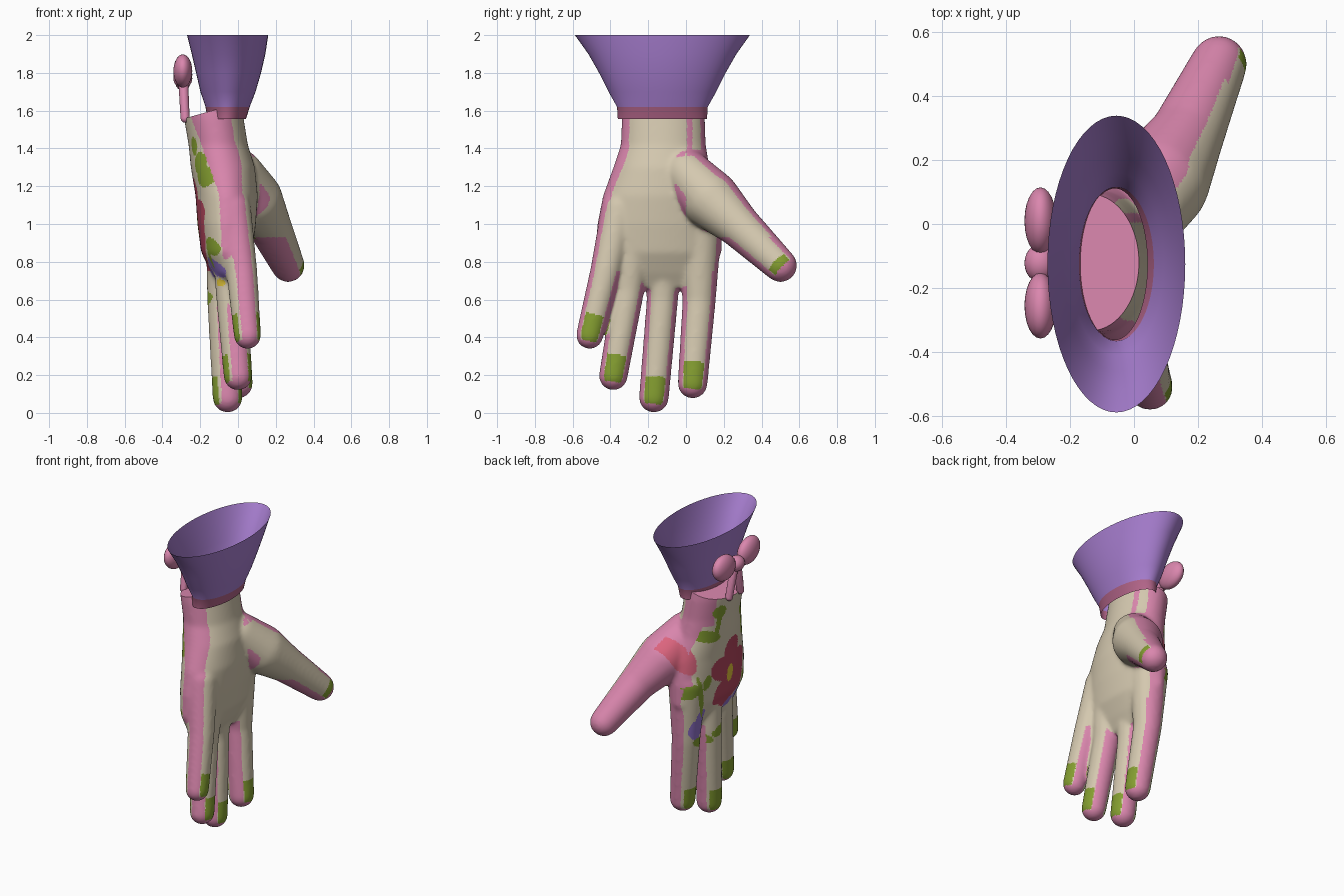
import bpy, bmesh, math
from mathutils import Vector, Matrix

cube = bpy.data.objects.get("Cube")
if cube:
    bpy.data.objects.remove(cube, do_unlink=True)

COLOURS = {
    "cream": (.66, .58, .43), "pink": (.70, .24, .42), "lilac": (.39, .21, .63),
    "green": (.23, .34, .03), "crimson": (.45, .06, .11), "coral": (.72, .13, .21),
    "yellow": (.75, .55, .04), "violet": (.28, .17, .60), "rose": (.45, .13, .25),
}
MATS = {}
for name, rgb in COLOURS.items():
    m = bpy.data.materials.new(name)
    m.use_nodes = True
    m.diffuse_color = (*rgb, 1)
    m.node_tree.nodes["Principled BSDF"].inputs["Base Color"].default_value = (*rgb, 1)
    MATS[name] = m


def make(name, bm, mats, angle=40):
    mesh = bpy.data.meshes.new(name)
    bm.to_mesh(mesh)
    bm.free()
    ob = bpy.data.objects.new(name, mesh)
    bpy.context.collection.objects.link(ob)
    for m in mats:
        mesh.materials.append(MATS[m])
    bpy.ops.object.select_all(action='DESELECT')
    ob.select_set(True)
    bpy.context.view_layer.objects.active = ob
    bpy.ops.object.shade_smooth_by_angle(angle=math.radians(angle))
    return ob


def loft(bm, levels, sides, capped):
    """Skin a stack of ellipses given as (z, centre x, radius x, centre y, radius y)."""
    rings = []
    for z, cx, rx, cy, ry in levels:
        turns = [2 * math.pi * i / sides for i in range(sides)]
        rings.append([bm.verts.new((cx + rx * math.cos(a), cy + ry * math.sin(a), z)) for a in turns])
    for lo, hi in zip(rings, rings[1:]):
        for i in range(sides):
            j = (i + 1) % sides
            bm.faces.new((lo[i], lo[j], hi[j], hi[i]))
    if capped:
        bm.faces.new(rings[0][::-1])
        bm.faces.new(rings[-1])


def limb(bm, chain):
    """Tapered round-ended segments through (x, y, z, radius) points."""
    for a, b in zip(chain, chain[1:]):
        verts = []
        for x, y, z, r in (a, b):
            ball = bmesh.new()
            bmesh.ops.create_icosphere(ball, subdivisions=3, radius=r)
            verts += [bm.verts.new(v.co + Vector((x, y, z))) for v in ball.verts]
            ball.free()
        hull = bmesh.ops.convex_hull(bm, input=verts)
        loose = {v for v in hull["geom_interior"] + hull["geom_unused"] if isinstance(v, bmesh.types.BMVert)}
        bmesh.ops.delete(bm, geom=list(loose), context='VERTS')


# Glove volume: palm loft plus five tapered fingers, fused together
FINGERS = {
    "little": [(-.03, -.35, 1.08, .1), (.02, -.425, .75, .083), (.05, -.51, .41, .073)],
    "ring": [(-.03, -.27, .95, .1), (-.035, -.305, .65, .085), (0, -.385, .195, .077)],
    "middle": [(-.07, -.12, .95, .1), (-.08, -.125, .6, .084), (-.055, -.17, .08, .08)],
    "index": [(-.06, .07, .98, .12), (-.05, .07, .6, .089), (0, .035, .155, .08)],
    "thumb": [(0, 0, 1.27, .13), (.08, .13, 1.13, .157), (.162, .27, 1, .118), (.265, .5, .78, .089)],
}
bm = bmesh.new()
loft(bm, [(.66, -.05, .04, -.14, .2), (.74, -.055, .085, -.15, .29), (.85, -.06, .135, -.145, .335),
          (1, -.06, .155, -.14, .33), (1.15, -.06, .165, -.135, .305), (1.3, -.08, .17, -.13, .255),
          (1.42, -.105, .157, -.12, .225), (1.56, -.128, .158, -.12, .22), (1.8, -.16, .15, -.12, .19)], 48, True)
for chain in FINGERS.values():
    limb(bm, chain)
bmesh.ops.recalc_face_normals(bm, faces=bm.faces)
glove = make("glove", bm, COLOURS)
remesh = glove.modifiers.new("fuse", 'REMESH')
remesh.mode, remesh.voxel_size = 'VOXEL', .009
soft = glove.modifiers.new("soften", 'SMOOTH')
soft.factor, soft.iterations = .5, 30
fused = bpy.data.meshes.new_from_object(glove.evaluated_get(bpy.context.evaluated_depsgraph_get()))
bpy.data.objects.remove(glove, do_unlink=True)

# Slanted wrist edge, closed with a flat panel
bm = bmesh.new()
bm.from_mesh(fused)
cut = bmesh.ops.bisect_plane(bm, geom=bm.verts[:] + bm.edges[:] + bm.faces[:], dist=.0001,
                             plane_co=(-.28, 0, 1.56), plane_no=(-.28, 0, 1), clear_outer=True)
rim = [e for e in cut["geom_cut"] if isinstance(e, bmesh.types.BMEdge)]
bmesh.ops.holes_fill(bm, edges=rim, sides=0)
bm.normal_update()

# Painted motifs on the back of the hand: (colour, y, z, half width, half height, tilt)
MOTIFS = [("yellow", -.17, .99, .035, .06, 0)]
for k in range(5):
    a = math.radians(90 + 72 * k)
    MOTIFS.append(("crimson", -.17 + .09 * math.cos(a), 1 + .15 * math.sin(a), .1, .08, a))
MOTIFS += [
    ("crimson", -.17, .83, .075, .08, 0), ("crimson", -.29, .95, .06, .13, 0),
    ("coral", .18, 1.2, .055, .14, -.35),
    ("green", .05, 1.31, .085, .04, .3), ("green", -.01, 1.39, .016, .1, .1),
    ("green", -.01, 1.47, .045, .045, .5), ("green", -.34, 1.25, .06, .055, .3),
    ("green", -.3, 1.32, .045, .06, 0), ("green", -.25, 1.41, .03, .05, 0),
    ("green", .08, .9, .02, .15, -.2), ("green", .15, .95, .065, .045, -.5),
    ("green", .04, .99, .03, .05, .3), ("green", .01, .57, .1, .04, .3),
    ("green", -.13, .6, .06, .035, -.4), ("green", -.41, .88, .06, .045, .5),
    ("green", -.37, .84, .016, .08, .2),
    ("violet", .09, .68, .05, .07, 0), ("violet", .05, .76, .05, .045, 0),
    ("violet", -.37, .77, .08, .05, .3), ("violet", -.24, .75, .05, .04, 0),
    ("yellow", -.36, .69, .025, .02, 0),
]


def motif_at(y, z, ground):
    for colour, my, mz, w, h, tilt in MOTIFS:
        c, s = math.cos(tilt), math.sin(tilt)
        u, v = (y - my) * c + (z - mz) * s, (z - mz) * c - (y - my) * s
        if (u / w) ** 2 + (v / h) ** 2 < 1:
            return colour
    return ground


def palm_limit(c, n):
    """Smallest sideways normal that still belongs to the palm panel."""
    if c.z > .93 and c.y > 0 and c.x > .07 and n.y < .2:
        return -.5
    if c.y > .2:
        return .72 if c.z < .93 else .6
    if c.z < .75:
        return .72
    return .7 if n.y < 0 else .58


def paint(c, n):
    if n.z > .8 and c.z > 1.5:
        return "pink"
    # Fingertip pads and nails, with pink ends
    for finger, chain in FINGERS.items():
        tip, knuckle = Vector(chain[-1][:3]), Vector(chain[-2][:3])
        axis = (knuckle - tip).normalized()
        along = (c - tip).dot(axis)
        off = (c - tip - axis * along).length
        facing = n.x if finger == "thumb" else max(n.x, -1.25 * n.x)
        if along < .11 and off < .088:
            if along < -.035:
                return "pink"
            if facing > .75:
                return "green"
    # Palm panel with a piping strip at the wrist
    if n.x > palm_limit(c, n):
        return "pink" if c.z > 1.36 and abs(c.y - .02) < .014 else "cream"
    # Back panel, narrowing towards the wrist; the thumb side stays pink
    if n.x < -.1:
        if c.y > .2 or c.y > .14 and c.z > .98 or c.z > 1.38 and c.y > .02:
            return motif_at(c.y, c.z, "pink")
        if n.x < -.4 - max(0, c.z - 1.15) * 1.1:
            return motif_at(c.y, c.z, "cream")
    return "pink"


order = list(COLOURS)
for f in bm.faces:
    f.material_index = order.index(paint(f.calc_center_median(), f.normal))
make("glove", bm, COLOURS, 60)

# Flared open cuff with a band at its foot
bm = bmesh.new()
loft(bm, [(1.555, -.06, .102, -.125, .236), (1.62, -.055, .117, -.125, .24), (1.7, -.053, .146, -.125, .285),
          (1.8, -.05, .172, -.125, .335), (1.9, -.05, .195, -.125, .392), (2, -.055, .215, -.125, .463)], 64, False)
for f in bm.faces:
    f.material_index = 1 if f.calc_center_median().z < 1.62 else 0
make("cuff", bm, ["lilac", "rose"])

# Ribbon bow: two loops, a knot and two tails
BALLS = {"bow_loop_left": (.01, 1.79, .105, .085, .15), "bow_loop_right": (-.255, 1.81, .105, .085, -.35),
         "bow_knot": (-.122, 1.77, .06, .05, 0)}
for name, (y, z, ry, rz, tilt) in BALLS.items():
    bm = bmesh.new()
    place = Matrix.Translation((-.292, y, z)) @ Matrix.Rotation(tilt, 4, 'X') @ Matrix.Diagonal((.05, ry, rz, 1))
    bmesh.ops.create_uvsphere(bm, u_segments=24, v_segments=16, radius=1, matrix=place)
    make(name, bm, ["pink"])
for side in (-1, 1):
    bm = bmesh.new()
    limb(bm, [(-.29, -.122 + .015 * side, 1.76, .026), (-.28, -.122 + .06 * side, 1.56, .024)])
    make("bow_tail_left" if side > 0 else "bow_tail_right", bm, ["pink"])
